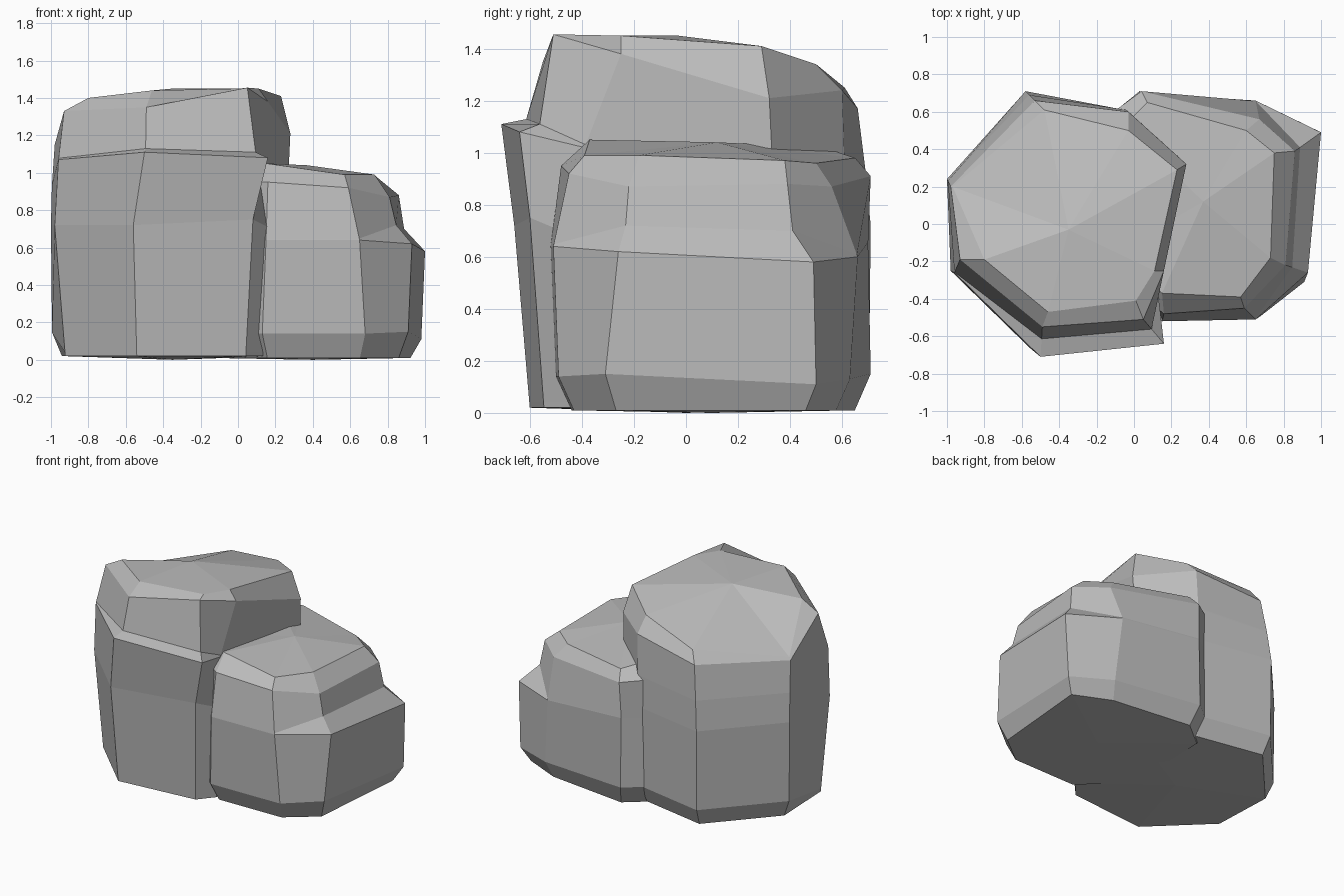
import bpy
import bmesh
from mathutils import Vector

default_cube = bpy.data.objects.get("Cube")
if default_cube:
    bpy.data.objects.remove(default_cube, do_unlink=True)

# One plain stone colour
stone = bpy.data.materials.new("stone_grey")
stone.use_nodes = True
stone.diffuse_color = (0.5, 0.5, 0.5, 1)
stone.node_tree.nodes["Principled BSDF"].inputs["Base Color"].default_value = stone.diffuse_color


def base_ring(ring, centre, factor, height):
    """Copy a ring, shrunk towards the centre and flattened to one height."""
    points = []
    for point in ring:
        flat = centre + (Vector(point) - centre) * factor
        points.append(Vector((flat.x, flat.y, height)))
    return points


def step_ring(lower, upper, steps):
    """Ring just above the lower one; listed corners move (inward, up)."""
    points = []
    for i, (start, end) in enumerate(zip(lower, upper)):
        inward, rise = steps.get(i, (.03, .03))
        spot = Vector(start).lerp(Vector(end), inward)
        spot.z = start[2] + (end[2] - start[2]) * rise
        points.append(spot)
    return points


def build_rock(name, rings, foot, peak):
    """Loft the rings from bottom to top and close both ends with fans."""
    bm = bmesh.new()
    loops = [[bm.verts.new(point) for point in ring] for ring in rings]
    count = len(loops[0])
    bottom, top = bm.verts.new(foot), bm.verts.new(peak)
    for i in range(count):
        j = (i + 1) % count
        for lower, upper in zip(loops, loops[1:]):
            bm.faces.new((lower[i], lower[j], upper[j], upper[i]))
        bm.faces.new((bottom, loops[0][j], loops[0][i]))
        bm.faces.new((top, loops[-1][i], loops[-1][j]))
    bmesh.ops.recalc_face_normals(bm, faces=bm.faces[:])
    mesh = bpy.data.meshes.new(name)
    bm.to_mesh(mesh)
    bm.free()
    mesh.materials.append(stone)
    rock = bpy.data.objects.new(name, mesh)
    bpy.context.collection.objects.link(rock)
    return rock


# Tall rock: corners run counter-clockwise from the far left side
middle = Vector((-.35, 0, 0))
waist = [(-1, .24, .72), (-.98, -.25, .72), (-.56, -.66, .72), (.08, -.6, .75),
         (.18, -.48, .7), (.27, .33, .7), (-.05, .61, .72), (-.58, .71, .72)]
shoulder = [(-.995, .23, .93), (-.96, -.26, 1.07), (-.5, -.71, 1.11), (.16, -.64, 1.08),
            (.13, -.39, 1.02), (.27, .33, 1), (-.04, .61, .95), (-.56, .69, .93)]
wall_top = [(-.98, .2, 1.15), (-.93, -.19, 1.33), (-.49, -.55, 1.35), (.05, -.51, 1.455),
            (.16, -.25, 1.38), (.28, .32, 1.21), (-.03, .6, 1.24), (-.53, .66, 1.17)]
crown = [(-.97, .2, 1.17), (-.8, -.19, 1.4), (-.46, -.47, 1.44), (.01, -.41, 1.45),
         (.11, -.25, 1.45), (.23, .29, 1.41), (-.03, .5, 1.34), (-.48, .61, 1.25)]
base = base_ring(waist, middle, .91, .02)
build_rock("tall_rock", [
    base,
    step_ring(base, waist, dict.fromkeys((0, 5, 6, 7), (.9, .18))),
    waist,
    shoulder,
    step_ring(shoulder, wall_top, dict.fromkeys((2, 3), (.6, .08))),
    wall_top,
    crown,
], middle, (-.35, -.03, 1.45))

# Low rock: corners run counter-clockwise from the buried side
middle = Vector((.4, .1, 0))
skirt = [(-.2, -.2, .14), (.13, -.5, .14), (.68, -.49, .14), (.91, -.31, .15),
         (.98, .5, .11), (.69, .63, .13), (.03, .71, .15), (-.18, .54, .15)]
ledge = [(-.2, -.2, .65), (.15, -.52, .64), (.65, -.51, .64), (.93, -.26, .62),
         (1, .49, .58), (.65, .66, .6), (.03, .7, .65), (-.18, .54, .65)]
wall_top = [(-.2, -.2, .95), (.16, -.48, .95), (.59, -.45, .92), (.81, -.22, .87),
            (.86, .39, .88), (.67, .56, .87), (.04, .71, .91), (-.15, .57, .93)]
crown = [(-.1, -.15, 1.03), (.15, -.37, 1.05), (.57, -.39, .99), (.73, -.18, .99),
         (.75, .38, .97), (.6, .5, .96), (.07, .65, .98), (-.05, .53, 1.02)]
build_rock("low_rock", [
    base_ring(skirt, middle, .9, .01),
    skirt,
    ledge,
    step_ring(ledge, wall_top, {3: (.7, .4), 4: (.8, .4)}),
    wall_top,
    crown,
], middle, (.37, .12, 1.04))
